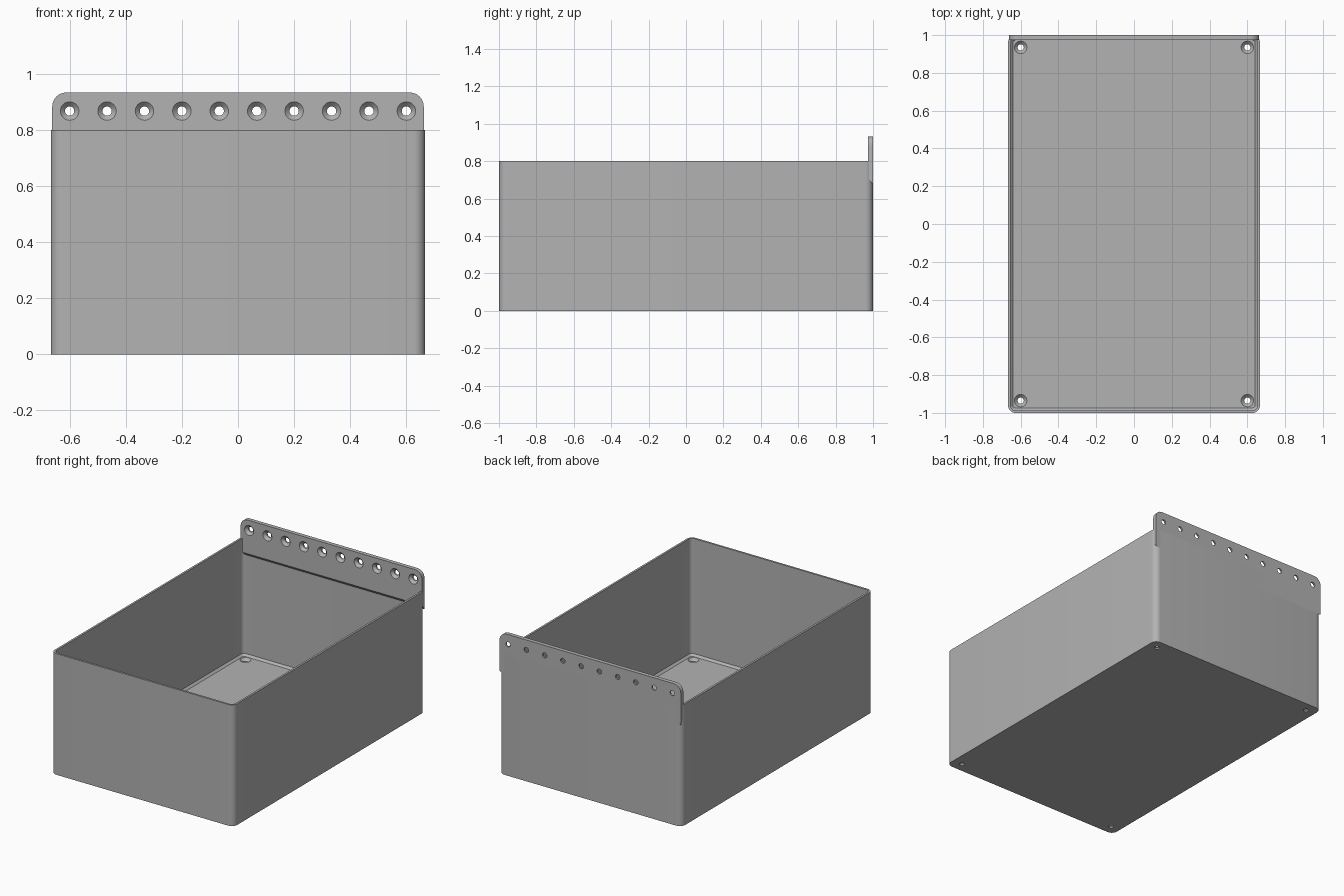
import bpy, bmesh
from math import cos, sin, pi, radians
from mathutils import Matrix, Vector

if "Cube" in bpy.data.objects:
    bpy.data.objects.remove(bpy.data.objects["Cube"])

HALF_W, HALF_L, HEIGHT = 0.667, 1.0, 0.8
WALL, FLOOR, RADIUS, CHAMFER = 0.0133, 0.0267, 0.04, 0.0133
TAB_W, TAB_TOP, TAB_THICK, TAB_RADIUS = 0.662, 0.933, 0.0267, 0.05

grey = bpy.data.materials.new("mid grey")
grey.use_nodes = True
colour = (0.45, 0.45, 0.45, 1)
grey.diffuse_color = colour
grey.node_tree.nodes["Principled BSDF"].inputs["Base Color"].default_value = colour


def loft(bm, rings):
    """Skin a stack of equal rings and cap both ends."""
    loops = [[bm.verts.new(p) for p in ring] for ring in rings]
    for a, b in zip(loops, loops[1:]):
        for i in range(len(a)):
            j = (i + 1) % len(a)
            bm.faces.new((a[i], a[j], b[j], b[i]))
    bm.faces.new(loops[0][::-1])
    bm.faces.new(loops[-1])


def make_object(name, bm):
    bmesh.ops.recalc_face_normals(bm, faces=bm.faces)
    mesh = bpy.data.meshes.new(name)
    bm.to_mesh(mesh)
    bm.free()
    mesh.materials.append(grey)
    obj = bpy.data.objects.new(name, mesh)
    bpy.context.collection.objects.link(obj)
    return obj


def arc(cx, cy, r, start, steps=8):
    """Quarter circle points, counter-clockwise from a start angle."""
    return [(cx + r * cos(start + pi / 2 * i / steps),
             cy + r * sin(start + pi / 2 * i / steps)) for i in range(steps + 1)]


def rounded_ring(inset, z):
    r = max(RADIUS - inset, 0.01)
    x, y = HALF_W - inset - r, HALF_L - inset - r
    corners = [(x, y), (-x, y), (-x, -y), (x, -y)]
    return [(px, py, z) for k, (cx, cy) in enumerate(corners)
            for px, py in arc(cx, cy, r, k * pi / 2)]


def drill(obj, name, places, rotation):
    """Cut countersunk screw holes; each cutter points along local -z."""
    bm = bmesh.new()
    profile = [(0.043, 0.01), (0.0165, -0.0165), (0.0165, -0.05)]
    for place in places:
        matrix = Matrix.Translation(Vector(place)) @ rotation
        loft(bm, [[matrix @ Vector((r * cos(i * pi / 16), r * sin(i * pi / 16), h))
                   for i in range(32)] for r, h in profile])
    cutter = make_object(name, bm)
    cutter.hide_render = True
    mod = obj.modifiers.new("screw holes", 'BOOLEAN')
    mod.operation, mod.solver, mod.object = 'DIFFERENCE', 'EXACT', cutter
    bpy.ops.object.select_all(action='DESELECT')
    bpy.context.view_layer.objects.active = obj
    obj.select_set(True)
    bpy.ops.object.modifier_apply(modifier=mod.name)
    bpy.data.objects.remove(cutter)
    bpy.ops.object.shade_smooth_by_angle(angle=radians(30))


# Open bin: outer shell, rim, inner walls, chamfer and floor
bm = bmesh.new()
loft(bm, [rounded_ring(0, 0), rounded_ring(0, HEIGHT), rounded_ring(WALL, HEIGHT),
          rounded_ring(WALL, FLOOR + CHAMFER), rounded_ring(WALL + CHAMFER, FLOOR)])
storage_bin = make_object("storage_bin", bm)
drill(storage_bin, "floor_hole_cutter",
      [(sx * 0.6, sy * 0.935, FLOOR) for sx in (-1, 1) for sy in (-1, 1)],
      Matrix.Identity(4))

# Mounting tab: rounded top corners, sloping underside
cx, cz = TAB_W - TAB_RADIUS, TAB_TOP - TAB_RADIUS
top = arc(cx, cz, TAB_RADIUS, 0) + arc(-cx, cz, TAB_RADIUS, pi / 2)


def tab_ring(y, bottom):
    return [(x, y, z) for x, z in top + [(-TAB_W, bottom), (TAB_W, bottom)]]


bm = bmesh.new()
loft(bm, [tab_ring(HALF_L - TAB_THICK, 0.71), tab_ring(HALF_L, 0.675)])
mounting_tab = make_object("mounting_tab", bm)
drill(mounting_tab, "tab_hole_cutter",
      [(-0.6 + i * 1.2 / 9, HALF_L - TAB_THICK, 0.867) for i in range(10)],
      Matrix.Rotation(pi / 2, 4, 'X'))
